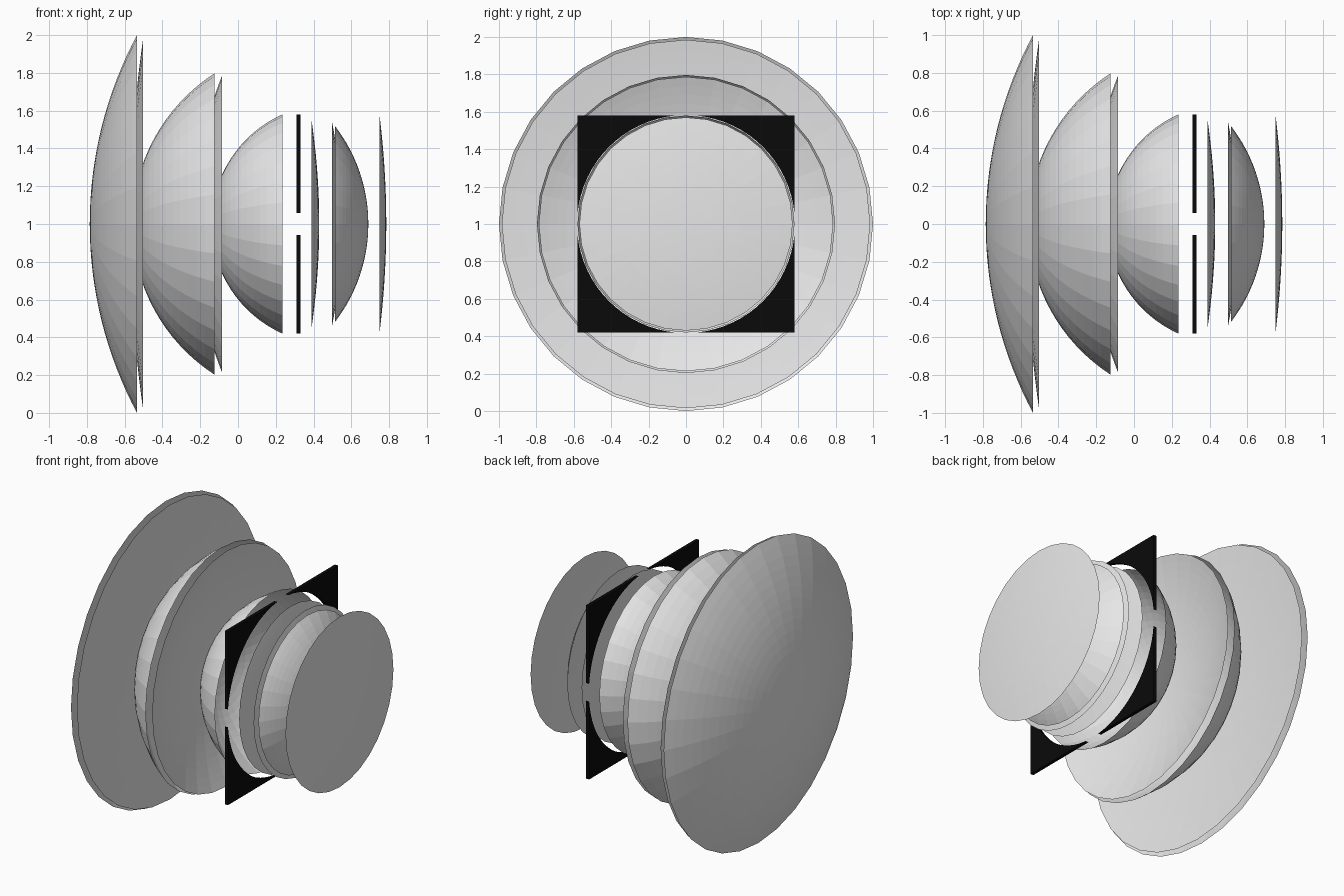
import bpy, math

if "Cube" in bpy.data.objects:
    bpy.data.objects.remove(bpy.data.objects["Cube"])

SEG, RINGS = 32, 16


def material(name, v):
    m = bpy.data.materials.new(name)
    m.diffuse_color = (v, v, v, 1)
    m.use_nodes = True
    m.node_tree.nodes["Principled BSDF"].inputs["Base Color"].default_value = m.diffuse_color
    return m


glass = material("pale_grey_glass", 0.8)
black = material("black_stop", 0.003)


def make(name, verts, faces, mat):
    me = bpy.data.meshes.new(name)
    me.from_pydata(verts, [], faces)
    me.materials.append(mat)
    ob = bpy.data.objects.new(name, me)
    bpy.context.collection.objects.link(ob)
    return ob


def cap(name, apex, rim, r):
    """Open spherical shell along x, from its apex to its rim of radius r."""
    sag = rim - apex
    R = (r * r + sag * sag) / (2 * abs(sag))
    side = math.copysign(1, sag)
    top = math.asin(r / R)
    verts, faces = [(apex, 0, 1)], []
    for i in range(1, RINGS + 1):
        t = top * i / RINGS
        for j in range(SEG):
            a = 2 * math.pi * j / SEG
            verts.append((apex + side * R * (1 - math.cos(t)),
                          R * math.sin(t) * math.sin(a),
                          1 + R * math.sin(t) * math.cos(a)))
    for j in range(SEG):
        k = (j + 1) % SEG
        faces.append((0, 1 + j, 1 + k))
        for i in range(RINGS - 1):
            b = 1 + i * SEG
            faces.append((b + j, b + SEG + j, b + SEG + k, b + k))
    if side < 0:
        faces = [f[::-1] for f in faces]
    # normals point to the convex side
    faces = [f[::-1] for f in faces]
    return make(name, verts, faces, glass)


# lens surfaces, left to right: apex x, rim x, rim radius
for name, apex, rim, r in [
    ("front_lens_outer", -0.785, -0.535, 1.0),
    ("front_lens_inner", -0.572, -0.502, 0.985),
    ("second_lens_outer", -0.559, -0.125, 0.797),
    ("second_lens_joint", -0.235, -0.084, 0.787),
    ("third_lens_inner", -0.141, 0.235, 0.58),
    ("fourth_lens_inner", 0.43, 0.39, 0.545),
    ("fifth_lens_joint", 0.55, 0.497, 0.545),
    ("fifth_lens_outer", 0.69, 0.514, 0.518),
    ("rear_lens_outer", 0.785, 0.75, 0.57),
]:
    cap(name, apex, rim, r)

# square aperture stop: the round hole just breaks the sides, leaving corners
H, HOLE, X0, X1, N = 0.58, 0.583, 0.31, 0.332, 16
verts, faces = [], []
edge = math.acos(H / HOLE)
for q in range(4):
    prof = [(H, H)]
    for i in range(N + 1):
        a = math.pi / 2 - edge - (math.pi / 2 - 2 * edge) * i / N
        prof.append((HOLE * math.cos(a), HOLE * math.sin(a)))
    c, s = [(1, 0), (0, 1), (-1, 0), (0, -1)][q]
    b, n = len(verts), len(prof)
    for x in (X0, X1):
        verts += [(x, c * y - s * z, 1 + s * y + c * z) for y, z in prof]
    for i in range(1, n - 1):
        faces.append((b, b + i, b + i + 1))
        faces.append((b + n, b + n + i + 1, b + n + i))
    for i in range(n):
        k = (i + 1) % n
        faces.append((b + i, b + n + i, b + n + k, b + k))
stop = make("aperture_stop", verts, faces, black)

# consistent outward normals on the stop
import bmesh
bm = bmesh.new()
bm.from_mesh(stop.data)
bmesh.ops.recalc_face_normals(bm, faces=bm.faces)
bm.to_mesh(stop.data)
bm.free()
